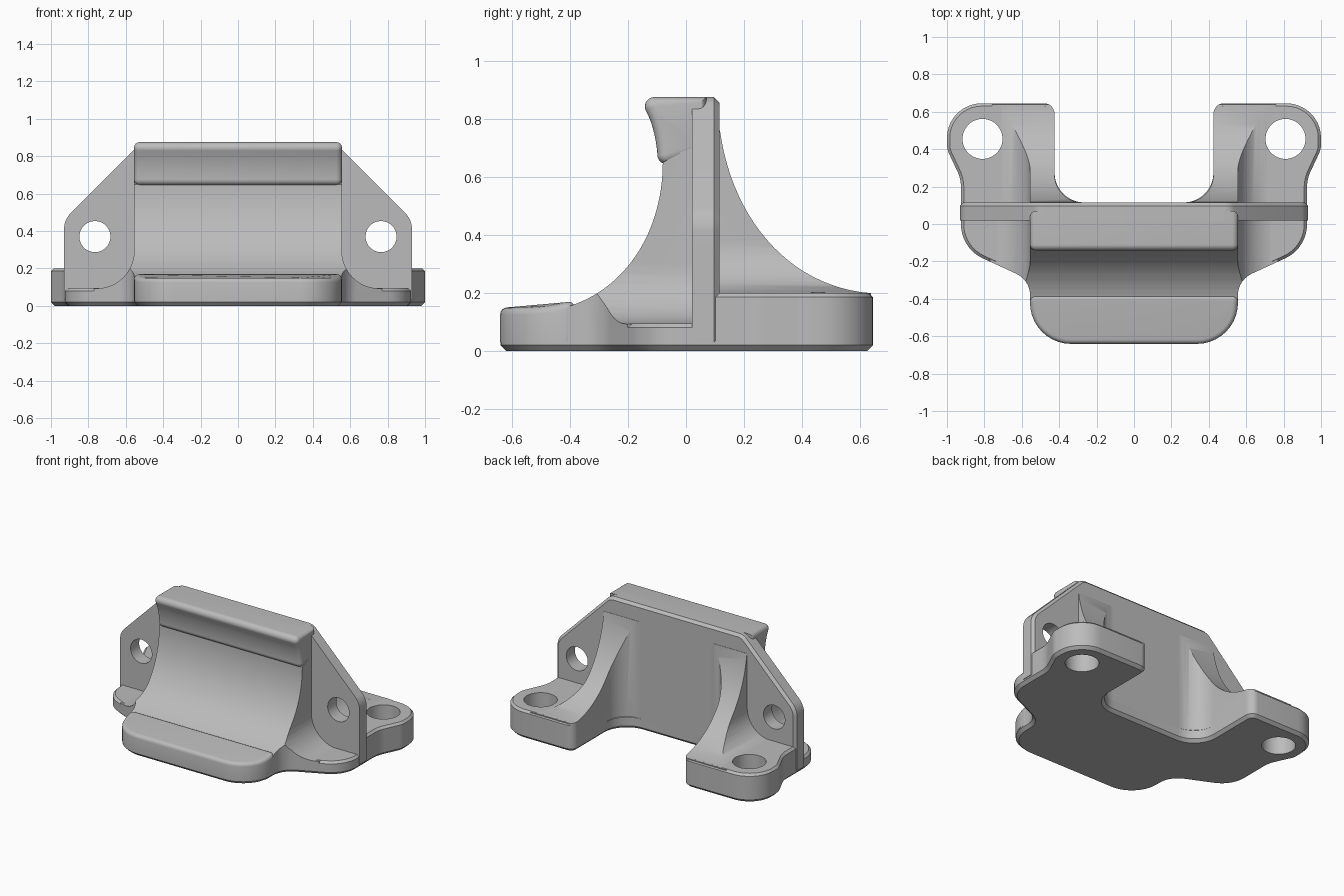
import bpy, bmesh, math
from mathutils import Vector
from mathutils.geometry import interpolate_bezier

cube = bpy.data.objects.get("Cube")
if cube:
    bpy.data.objects.remove(cube)

metal = bpy.data.materials.new("plain grey")
metal.use_nodes = True
GREY = (0.5, 0.5, 0.5, 1)
metal.diffuse_color = GREY
metal.node_tree.nodes["Principled BSDF"].inputs["Base Color"].default_value = GREY

PLACE = {"x": lambda a, b, h: (h, a, b),
         "y": lambda a, b, h: (a, h, b),
         "z": lambda a, b, h: (a, b, h)}


def rounded(corners, steps=10):
    """Polygon whose corners (a, b, radius) become arcs."""
    out = []
    for i, c in enumerate(corners):
        p = Vector(c[:2])
        r = c[2] if len(c) > 2 else 0
        if not r:
            out.append(p)
            continue
        u = (Vector(corners[i - 1][:2]) - p).normalized()
        v = (Vector(corners[(i + 1) % len(corners)][:2]) - p).normalized()
        half = u.angle(v) / 2
        centre = p + (u + v).normalized() * (r / math.sin(half))
        start = p + u * (r / math.tan(half)) - centre
        end = p + v * (r / math.tan(half)) - centre
        sweep = start.angle_signed(end)
        for k in range(steps + 1):
            t = -sweep * k / steps
            out.append(centre + Vector((start.x * math.cos(t) - start.y * math.sin(t),
                                        start.x * math.sin(t) + start.y * math.cos(t))))
    return out


def bezier(*pts, count=24):
    return [p.xy for p in interpolate_bezier(*[Vector((*p, 0)) for p in pts], count)]


def symmetric(half):
    """Add the mirror image of a half outline."""
    return half + [(-c[0], *c[1:]) for c in reversed(half)]


def prism(name, axis, pts, lo, hi, low_bevel=0, high_bevel=0, segs=1):
    bm = bmesh.new()
    rings = [[bm.verts.new(PLACE[axis](p[0], p[1], h)) for p in pts] for h in (lo, hi)]
    caps = [bm.faces.new(r) for r in rings]
    for i in range(len(pts)):
        bm.faces.new((rings[0][i - 1], rings[0][i], rings[1][i], rings[1][i - 1]))
    bmesh.ops.recalc_face_normals(bm, faces=bm.faces)
    rims = [list(c.edges) for c in caps]
    for edges, size in zip(rims, (low_bevel, high_bevel)):
        if size:
            bmesh.ops.bevel(bm, geom=edges, offset=size, offset_type='OFFSET',
                            segments=segs, profile=0.5, affect='EDGES', clamp_overlap=False)
    mesh = bpy.data.meshes.new(name)
    bm.to_mesh(mesh)
    bm.free()
    mesh.materials.append(metal)
    ob = bpy.data.objects.new(name, mesh)
    bpy.context.collection.objects.link(ob)
    return ob


def boolean(ob, tools, operation):
    bpy.context.view_layer.objects.active = ob
    for tool in tools:
        mod = ob.modifiers.new("cut", 'BOOLEAN')
        mod.operation, mod.object, mod.solver = operation, tool, 'EXACT'
        bpy.ops.object.modifier_apply(modifier=mod.name)


def discard(tools):
    for tool in tools:
        bpy.data.objects.remove(tool)


def circle(cx, cy, r, n=48):
    return [(cx + r * math.cos(math.tau * i / n), cy + r * math.sin(math.tau * i / n))
            for i in range(n)]


# Base slab: the full footprint with two rear feet
foot_side = [(0.425, 0.115, 0.16), (0.425, 0.645, 0.055), (1.0, 0.645, 0.185),
             (1.0, 0.40, 0.12), (0.925, 0.24, 0.2)]
front_side = [(0.925, -0.13, 0.2), (0.555, -0.30, 0.13), (0.555, -0.64, 0.22)]
footprint = rounded(symmetric(foot_side + front_side))
base = prism("base_slab", "z", footprint, 0, 0.095, 0.02, 0.015)

# Upright wall with sloped shoulders and a chamfered back edge
wall = prism("upright_wall", "y", rounded(symmetric(
    [(0.93, 0.03), (0.93, 0.46, 0.12), (0.515, 0.875, 0.08)])), 0.02, 0.115, 0, 0.018)

# Saddle: footprint, side curve and flared cross-section intersected
saddle = prism("saddle_body", "z", footprint, 0.03, 0.8)
curve = bezier((-0.4, 0.155), (-0.2, 0.22), (-0.08, 0.42), (-0.08, 0.65))
tools = [prism("side_curve", "x", [(0.05, 0.01), (-0.6, 0.01), (-0.6, 0.1), (-0.42, 0.13)]
               + curve + [(-0.02, 0.68), (-0.02, 0.78), (0.05, 0.78)], -1.2, 1.2),
         prism("flare", "y", rounded(symmetric(
             [(0.77, 0.01), (0.77, 0.093), (0.555, 0.093, 0.2), (0.555, 0.85)])), -0.9, 0.9)]
boolean(saddle, tools, 'INTERSECT')
discard(tools)

# Rounded lip above the saddle
lip_face = bezier((-0.125, 0.80), (-0.11, 0.76), (-0.102, 0.72), (-0.099, 0.68), count=8)
lip = prism("upper_lip", "x", rounded(
    [(0.07, 0.875), (-0.16, 0.875, 0.032)] + lip_face + [(-0.097, 0.632, 0.032), (0.07, 0.69)]),
            -0.556, 0.556, 0.03, 0.03, 4)

# Front pad whose top rises gently towards the saddle
pad = prism("front_pad", "z", rounded(symmetric(
    [(0.556, -0.385, 0.03), (0.556, -0.641, 0.22)])), 0.03, 0.15, 0, 0.025, 4)
for v in pad.data.vertices:
    if v.co.z > 0.1:
        v.co.z += 0.025 * max(0, (v.co.y + 0.56) / 0.175) ** 2

# Rear feet and the curved gussets joining them to the wall
feet, gussets = [], []
for side, label in ((1, "left"), (-1, "right")):
    outline = [(side * p[0], p[1]) for p in rounded(
        [(0.3, 0.06), (0.27, 0.115), (0.425, 0.115, 0.15)] + foot_side[1:]
        + [(0.925, 0.06)])]
    feet.append(prism(label + "_rear_foot", "z", outline, 0.04, 0.2, 0, 0.015))
    gusset = prism(label + "_gusset", "z", outline, 0.05, 0.9)
    slope = bezier((0.117, 0.76), (0.16, 0.45), (0.36, 0.22), (0.638, 0.199))
    section = rounded([(0.2, 0.03), (0.2, 0.8), (0.555, 0.8), (0.555, 0.198, 0.18),
                       (0.76, 0.198), (0.76, 0.03)])
    tools = [prism("slope", "x", [(0.05, 0.03), (0.05, 0.76)] + slope + [(0.638, 0.03)], -1.2, 1.2),
             prism("section", "y", [(side * p[0], p[1]) for p in section], -0.9, 0.9)]
    boolean(gusset, tools, 'INTERSECT')
    discard(tools)
    gussets.append(gusset)

# Screw holes through the feet and the wall
for i, side in enumerate((1, -1)):
    foot_hole = prism("foot_hole", "z", circle(side * 0.81, 0.455, 0.107), -0.2, 0.6)
    wall_hole = prism("wall_hole", "y", circle(side * 0.765, 0.37, 0.083), -0.2, 0.3)
    for part in (base, feet[i], gussets[i]):
        boolean(part, [foot_hole], 'DIFFERENCE')
    boolean(wall, [wall_hole], 'DIFFERENCE')
    discard([foot_hole, wall_hole])

# Smooth shading with sharp edges kept
bpy.ops.object.select_all(action='DESELECT')
for ob in [base, wall, saddle, lip, pad] + feet + gussets:
    ob.select_set(True)
    bpy.context.view_layer.objects.active = ob
bpy.ops.object.shade_smooth_by_angle(angle=math.radians(30))
